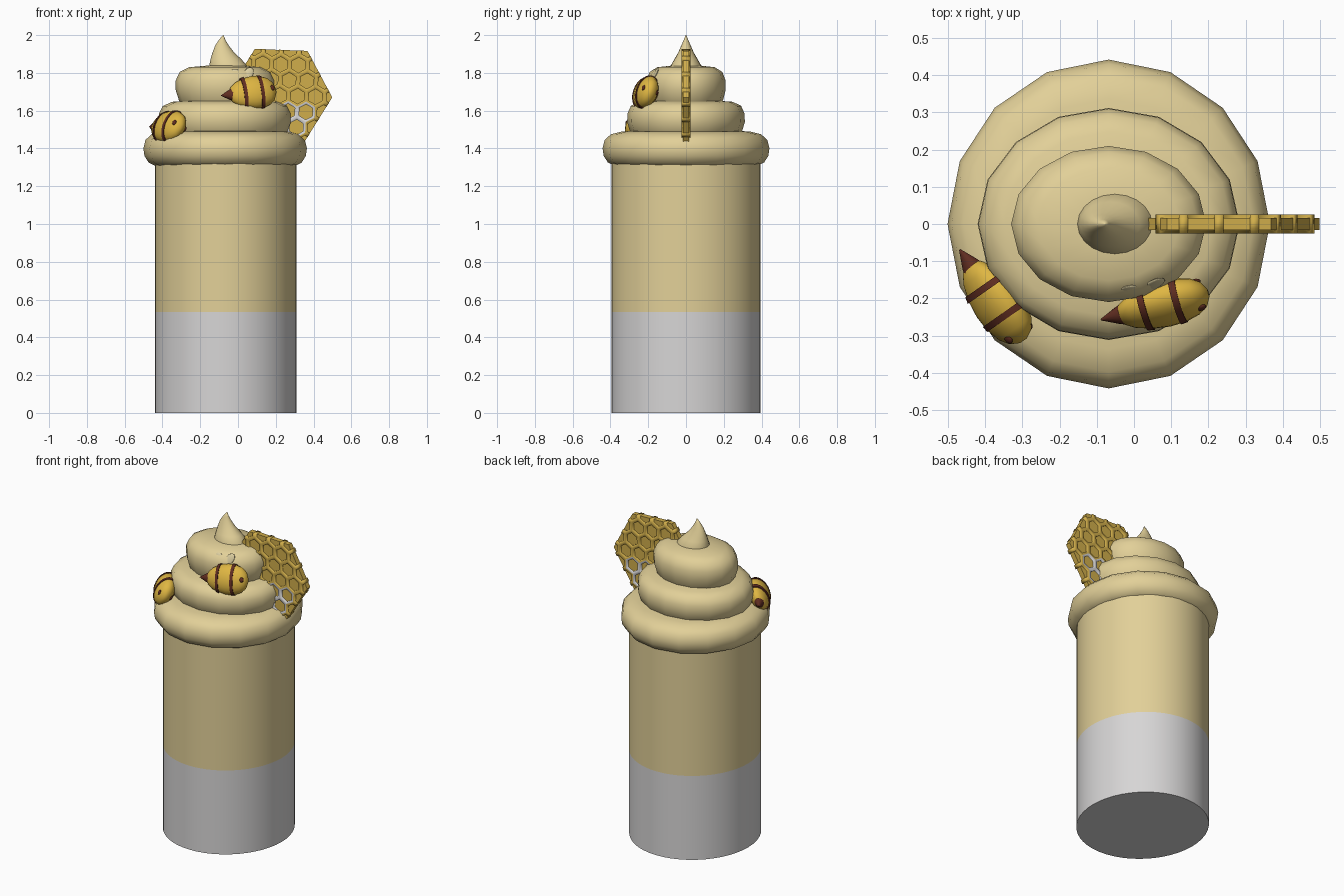
import bpy, bmesh, math
from mathutils import Matrix, Vector

if "Cube" in bpy.data.objects:
    bpy.data.objects.remove(bpy.data.objects["Cube"])


def material(name, r, g, b):
    m = bpy.data.materials.new(name)
    m.diffuse_color = (r, g, b, 1)
    m.use_nodes = True
    m.node_tree.nodes["Principled BSDF"].inputs["Base Color"].default_value = m.diffuse_color
    return m


CREAM = material("cream", 0.76, 0.63, 0.315)
GREY = material("pale grey", 0.68, 0.67, 0.67)
HONEY = material("honey gold", 0.63, 0.42, 0.07)
YELLOW = material("bee yellow", 0.74, 0.47, 0.055)
BROWN = material("dark brown", 0.115, 0.026, 0.015)
WING = material("wing cream", 0.73, 0.63, 0.36)


def finish(name, bm, mats, matrix=Matrix(), angle=50):
    bmesh.ops.recalc_face_normals(bm, faces=bm.faces)
    me = bpy.data.meshes.new(name)
    bm.to_mesh(me)
    bm.free()
    me.transform(matrix)
    for m in mats:
        me.materials.append(m)
    me.shade_smooth()
    me.set_sharp_from_angle(angle=math.radians(angle))
    ob = bpy.data.objects.new(name, me)
    bpy.context.collection.objects.link(ob)
    return ob


def loft(name, rings, n, mats, matrix=Matrix(), angle=50, split=None):
    """Stack of ellipses (centre x, radius x, radius y, z), capped at both ends."""
    bm = bmesh.new()
    loops = []
    for cx, rx, ry, z in rings:
        loops.append([bm.verts.new((cx + rx * math.cos(2 * math.pi * i / n),
                                    ry * math.sin(2 * math.pi * i / n), z)) for i in range(n)])
    for a, b in zip(loops, loops[1:]):
        for i in range(n):
            j = (i + 1) % n
            bm.faces.new((a[i], a[j], b[j], b[i]))
    bm.faces.new(loops[0][::-1])
    bm.faces.new(loops[-1])
    if split is not None:
        for f in bm.faces:
            f.material_index = int(f.calc_center_median().z > split)
    return finish(name, bm, mats, matrix, angle)


def ball(name, mat, matrix):
    bm = bmesh.new()
    bmesh.ops.create_uvsphere(bm, u_segments=16, v_segments=10, radius=1)
    return finish(name, bm, [mat], matrix, 180)


# Cup: grey below, cream above
CX = -0.065
loft("cup", [(CX, 0.375, 0.395, z) for z in (0, 0.535, 1.34)], 48, [GREY, CREAM], split=0.53)

# Whipped cream tiers, each a rounded sixteen-sided ring
tiers = [
    ("cream_tier_bottom", 1.02, [(0.365, 1.305), (0.405, 1.325), (0.427, 1.36), (0.433, 1.40),
                                 (0.422, 1.445), (0.39, 1.475), (0.33, 1.49), (0.2, 1.495)]),
    ("cream_tier_middle", 0.885, [(0.30, 1.45), (0.335, 1.49), (0.352, 1.54), (0.350, 1.585),
                                  (0.33, 1.625), (0.28, 1.647), (0.15, 1.655)]),
    ("cream_tier_top", 0.80, [(0.21, 1.61), (0.245, 1.655), (0.262, 1.71), (0.262, 1.76),
                              (0.24, 1.805), (0.19, 1.83), (0.08, 1.84)]),
]
for name, sy, prof in tiers:
    loft(name, [(CX - 0.003, r, r * sy, z) for r, z in prof], 16, [CREAM], angle=80)

# Curled peak
loft("cream_peak", [(-0.05, 0.102, 0.082, 1.81), (-0.052, 0.10, 0.08, 1.84),
                    (-0.065, 0.08, 0.06, 1.875), (-0.078, 0.056, 0.04, 1.91),
                    (-0.085, 0.036, 0.025, 1.945), (-0.084, 0.017, 0.012, 1.975),
                    (-0.078, 0.002, 0.002, 2.0)], 20, [CREAM], angle=80)

# Honeycomb slab: solid core plus a lattice of cell walls standing proud on both sides
R, PITCH, WALL = 0.28, 0.095, 0.014
place = (Matrix.Translation((0.22, 0, 1.68)) @ Matrix.Rotation(math.radians(2), 4, 'Y')
         @ Matrix.Rotation(math.radians(90), 4, 'X'))
loft("honeycomb_core", [(0, R - 0.001, R - 0.001, -0.016), (0, R - 0.001, R - 0.001, 0.016)],
     6, [HONEY], place, 20)

bm = bmesh.new()
outer = PITCH / math.sqrt(3)
for row in range(-4, 5):
    for col in range(-4, 5):
        c = Vector(((col + 0.5 * (row % 2)) * PITCH, row * PITCH * math.sqrt(3) / 2, 0))
        grey = (c - Vector((0.11, -0.10, 0))).length < 0.10
        rim = [Vector((math.cos(math.radians(30 + 60 * k)), math.sin(math.radians(30 + 60 * k)), 0))
               for k in range(6)]
        o = [bm.verts.new(c + v * outer) for v in rim]
        i = [bm.verts.new(c + v * (outer - WALL)) for v in rim]
        for k in range(6):
            f = bm.faces.new((o[k], o[(k + 1) % 6], i[(k + 1) % 6], i[k]))
            f.material_index = int(grey)
bmesh.ops.remove_doubles(bm, verts=bm.verts, dist=0.0005)
for k in range(6):
    a = math.radians(30 + 60 * k)
    nrm = Vector((math.cos(a), math.sin(a), 0))
    bmesh.ops.bisect_plane(bm, geom=bm.verts[:] + bm.edges[:] + bm.faces[:], dist=1e-5,
                           plane_co=nrm * R * math.cos(math.radians(30)), plane_no=nrm,
                           clear_outer=True)
walls = finish("honeycomb_walls", bm, [HONEY, GREY], place, 20)
solid = walls.modifiers.new("thickness", 'SOLIDIFY')
solid.thickness = 0.05
solid.offset = 0


# Bees: body runs along local x, local y points into the cream, local z is up
def bee(tag, pos, yaw, pitch, tilt):
    frame = (Matrix.Translation(pos) @ Matrix.Rotation(math.radians(yaw), 4, 'Z')
             @ Matrix.Rotation(math.radians(-pitch), 4, 'Y')
             @ Matrix.Rotation(math.radians(-tilt), 4, 'X'))
    along = frame @ Matrix(((0, 0, 1, 0), (1, 0, 0, 0), (0, 1, 0, 0), (0, 0, 0, 1)))
    flat = 0.64
    body = [(0.012, -0.128), (0.04, -0.118), (0.064, -0.09), (0.083, -0.045), (0.091, 0.0),
            (0.088, 0.045), (0.073, 0.085), (0.05, 0.11), (0.015, 0.124)]
    loft(tag + "_body", [(0, r * flat, r, u) for r, u in body], 24, [YELLOW], along, 80)
    # Stripes hug the body as thin raised bands
    for k, (u, r1, r2) in enumerate([(-0.052, 0.080, 0.086), (0.04, 0.0895, 0.0865)]):
        loft(f"{tag}_stripe_{k + 1}",
             [(0, (r1 + e) * flat, r1 + e, u - 0.009) for e in (-0.01, 0.004)]
             + [(0, (r2 + e) * flat, r2 + e, u + 0.009) for e in (0.004, -0.01)],
             24, [BROWN], along, 50)
    loft(tag + "_stinger", [(0, 0.03, 0.036, -0.108), (0, 0.022, 0.027, -0.13),
                            (0, 0.002, 0.002, -0.175)], 16, [BROWN], along, 60)
    for side, s in (("outer", -1), ("inner", 1)):
        ball(f"{tag}_eye_{side}", BROWN, frame @ Matrix.Translation((0.096, s * 0.037, 0.005))
             @ Matrix.Diagonal((0.015, 0.008, 0.015, 1)))
    for side, s in (("back", -1), ("front", 1)):
        ball(f"{tag}_wing_{side}", WING,
             frame @ Matrix.Translation((-0.032 + s * 0.028, 0.02, 0.113))
             @ Matrix.Rotation(math.radians(38 * s), 4, 'Y')
             @ Matrix.Diagonal((0.025, 0.007, 0.042, 1)))


bee("front_bee", (0.08, -0.215, 1.695), 14, 5, 20)
bee("side_bee", (-0.368, -0.212, 1.515), -55, 0, 28)
